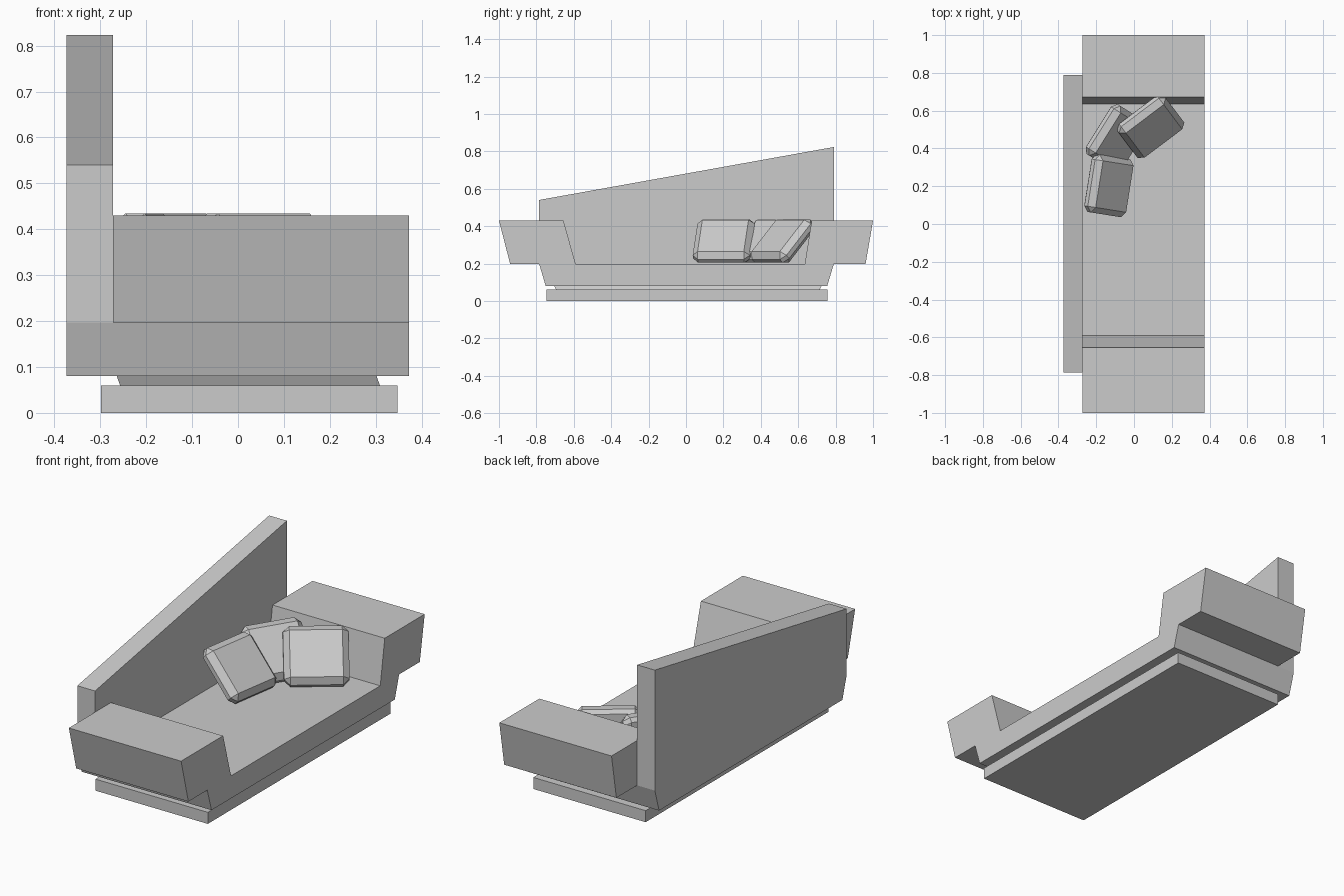
import bpy, bmesh
from math import radians
from mathutils import Matrix

if "Cube" in bpy.data.objects:
    bpy.data.objects.remove(bpy.data.objects["Cube"])


def finish(name, bm):
    bmesh.ops.recalc_face_normals(bm, faces=bm.faces)
    mesh = bpy.data.meshes.new(name)
    bm.to_mesh(mesh)
    bm.free()
    obj = bpy.data.objects.new(name, mesh)
    bpy.context.collection.objects.link(obj)
    return obj


def extrude_profile(name, pts, x0, x1):
    """Extrude a (y, z) profile from x0 to x1."""
    bm = bmesh.new()
    face = bm.faces.new([bm.verts.new((x0, y, z)) for y, z in pts])
    ext = bmesh.ops.extrude_face_region(bm, geom=[face])
    verts = [g for g in ext["geom"] if isinstance(g, bmesh.types.BMVert)]
    bmesh.ops.translate(bm, verts=verts, vec=(x1 - x0, 0, 0))
    return finish(name, bm)


def slab(name, low, high, z0, z1):
    """Block between two (x0, x1, y0, y1) rectangles."""
    bm = bmesh.new()
    bmesh.ops.create_cube(bm, size=1)
    for v in bm.verts:
        r, z = (high, z1) if v.co.z > 0 else (low, z0)
        v.co = (r[1] if v.co.x > 0 else r[0], r[3] if v.co.y > 0 else r[2], z)
    return finish(name, bm)


def pillow(name, x, y, turn):
    """Chamfered square cushion, leaning back and turned to face an angle."""
    bm = bmesh.new()
    bmesh.ops.create_cube(bm, size=1, matrix=Matrix.Diagonal((0.085, 0.31, 0.295, 1)))
    bmesh.ops.bevel(bm, geom=bm.edges[:], offset=0.03, segments=1,
                    affect='EDGES', profile=0.5)
    obj = finish(name, bm)
    obj.matrix_world = (Matrix.Translation((x, y, 0.32))
                        @ Matrix.Rotation(radians(turn), 4, 'Z')
                        @ Matrix.Rotation(radians(-44), 4, 'Y'))


# Seat with the two flared arms
extrude_profile("seat_and_arms", [
    (-0.75, 0.08), (0.755, 0.08), (0.79, 0.197), (0.96, 0.197), (1.0, 0.43),
    (0.672, 0.43), (0.635, 0.197), (-0.59, 0.197), (-0.655, 0.43),
    (-1.0, 0.43), (-0.94, 0.197), (-0.785, 0.197)], -0.272, 0.373)

# Slanted backrest, running down behind the seat
extrude_profile("backrest", [
    (-0.75, 0.08), (0.755, 0.08), (0.79, 0.197), (0.79, 0.823),
    (-0.785, 0.54), (-0.785, 0.197)], -0.374, -0.272)

# Recessed neck and floor plinth
slab("neck", (-0.257, 0.309, -0.695, 0.715), (-0.264, 0.302, -0.705, 0.725), 0.06, 0.08)
slab("plinth", (-0.298, 0.348, -0.745, 0.757), (-0.298, 0.348, -0.745, 0.757), 0.0, 0.06)

# Loose pillows
for i, (x, y, turn) in enumerate([(-0.133, 0.203, -9), (-0.093, 0.455, -32),
                                  (0.088, 0.516, -53)]):
    pillow(f"pillow_{i + 1}", x, y, turn)
